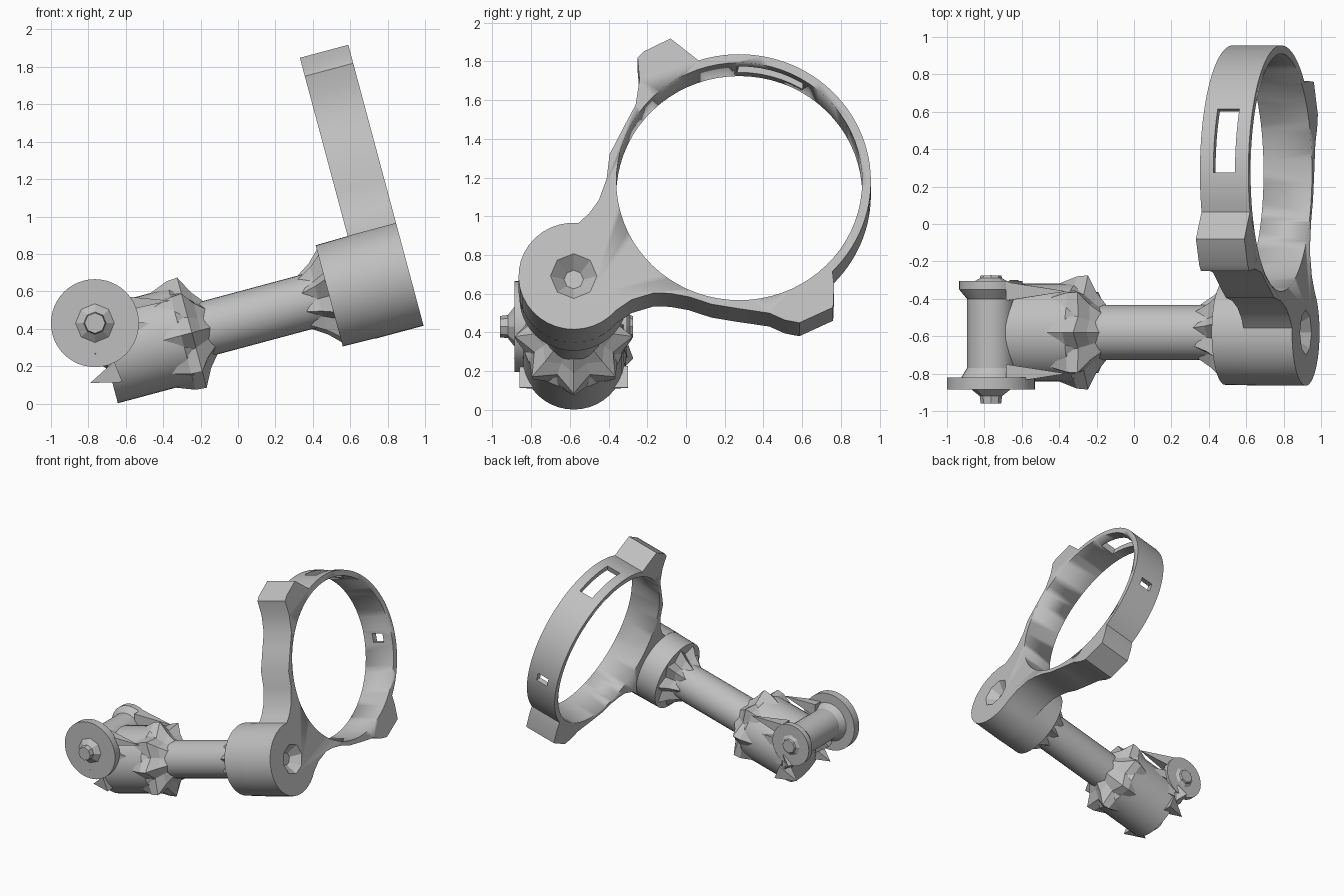
import bpy, bmesh, math
from mathutils import Matrix, Vector

if "Cube" in bpy.data.objects:
    bpy.data.objects.remove(bpy.data.objects["Cube"])

TILT = Matrix.Rotation(math.radians(-15), 4, 'Y')   # arm axis rises towards +x
HUB_Y, HUB_Z, HUB_R = -0.58, 0.43, 0.285
RING_Y, RING_Z, RING_R, HOLE_R = 0.275, 0.936, 0.68, 0.635
FACE, BACK = 1.066, 0.798                           # outer and inner ring faces

grey = bpy.data.materials.new("plain_grey")
grey.use_nodes = True
colour = (0.52, 0.52, 0.52, 1)
grey.diffuse_color = colour
grey.node_tree.nodes["Principled BSDF"].inputs["Base Color"].default_value = colour


def finish(name, bm, matrix, smooth=30):
    bmesh.ops.recalc_face_normals(bm, faces=bm.faces)
    mesh = bpy.data.meshes.new(name)
    bm.to_mesh(mesh)
    bm.free()
    ob = bpy.data.objects.new(name, mesh)
    bpy.context.collection.objects.link(ob)
    mesh.materials.append(grey)
    mesh.transform(matrix)
    bpy.ops.object.select_all(action='DESELECT')
    ob.select_set(True)
    bpy.context.view_layer.objects.active = ob
    if smooth:
        bpy.ops.object.shade_smooth_by_angle(angle=math.radians(smooth))
    return ob


def lathe(name, profile, matrix, sides=40, smooth=30):
    """Spin (distance, radius[, valley radius]) stations about local x."""
    bm = bmesh.new()
    rings = []
    for d, *radii in profile:
        ring = []
        for i in range(sides):
            a = math.tau * i / sides
            r = radii[i % len(radii)]
            ring.append(bm.verts.new((d, r * math.cos(a), r * math.sin(a))))
        rings.append(ring)
    for p, q in zip(rings, rings[1:]):
        for i in range(sides):
            j = (i + 1) % sides
            bm.faces.new((p[i], p[j], q[j], q[i]))
    bm.faces.new(rings[0])
    bm.faces.new(rings[-1])
    return finish(name, bm, matrix, smooth)


def wedge(name, tip, base, size, matrix):
    """Thin pyramid fin from a rectangular base to a tip."""
    bm = bmesh.new()
    tip, base = Vector(tip), Vector(base)
    rot = (tip - base).to_track_quat('Z', 'Y').to_matrix()
    corners = [bm.verts.new(base + rot @ Vector((sx * size[0], sy * size[1], 0)))
               for sx, sy in ((-1, -1), (1, -1), (1, 1), (-1, 1))]
    top = bm.verts.new(tip)
    bm.faces.new(corners)
    for i in range(4):
        bm.faces.new((corners[i], corners[(i + 1) % 4], top))
    return finish(name, bm, matrix, 0)


def box(name, size, matrix):
    bm = bmesh.new()
    bmesh.ops.create_cube(bm, size=1, matrix=Matrix.Diagonal((*size, 1)))
    return finish(name, bm, matrix, 0)


def cut(target, cutter):
    mod = target.modifiers.new("cut", 'BOOLEAN')
    mod.operation, mod.solver, mod.object = 'DIFFERENCE', 'EXACT', cutter
    bpy.ops.object.select_all(action='DESELECT')
    target.select_set(True)
    bpy.context.view_layer.objects.active = target
    bpy.ops.object.modifier_apply(modifier=mod.name)
    bpy.data.objects.remove(cutter)


def arc(cy, cz, r, start, end, steps):
    angles = [math.radians(start + (end - start) * i / steps) for i in range(steps + 1)]
    return [(cy + r * math.cos(a), cz + r * math.sin(a)) for a in angles]


ARM = TILT @ Matrix.Translation((0, HUB_Y, HUB_Z))
RING = TILT @ Matrix.Translation((0, RING_Y, RING_Z))

# Ring plate with two lugs, flowing into the hub
lower_lug = [(.765, .38), (.76, .263), (.585, .18), (.51, .195), (.43, .232), (.27, .256),
             (.13, .28), (.015, .319), (-.08, .337), (-.165, .34), (-.28, .304)]
upper_lug = [(-.5, .765), (-.45, .837), (-.41, .95), (-.395, 1.08), (-.32, 1.23),
             (-.26, 1.346), (-.24, 1.48), (-.25, 1.598), (-.22, 1.63), (-.08, 1.70)]
outline = (arc(RING_Y, RING_Z, RING_R, 108, -45, 44) + lower_lug
           + arc(HUB_Y, HUB_Z, HUB_R, -40, -275, 24) + upper_lug)
bm = bmesh.new()
face = bm.faces.new([bm.verts.new((BACK, y, z)) for y, z in outline])
new = bmesh.ops.extrude_face_region(bm, geom=[face])["geom"]
bmesh.ops.translate(bm, vec=(FACE - BACK, 0, 0),
                    verts=[v for v in new if isinstance(v, bmesh.types.BMVert)])
ring = finish("ring_plate", bm, TILT)
cut(ring, lathe("hole_cutter", [(.5, HOLE_R), (1.4, HOLE_R)], RING, 72))

# Slots through the ring wall: (angle, axial width, length)
for angle, width, length in ((75, .12, .35), (-6, .1, .07)):
    place = (RING @ Matrix.Rotation(math.radians(angle), 4, 'X')
             @ Matrix.Translation(((FACE + BACK) / 2, RING_R, 0)))
    cut(ring, box("slot_cutter", (width, .3, length), place))

# Hub drum, with a faceted recess in its outer face
hub = lathe("hub_drum", [(.62, .28), (BACK + .05, HUB_R - .001)], ARM, 48)
cut(ring, lathe("recess_cutter", [(FACE - .07, .05), (FACE + .02, .14)], ARM, 8, 0))

# Shaft and the jagged crown where it meets the hub
lathe("shaft", [(-.2, .148), (.7, .148)], ARM, 32)
lathe("hub_crown", [(.47, .14, .12), (.56, .2, .15), (.63, .27, .2)], ARM, 18, 0)

# Socket body at the lower end, with its jagged collar
lathe("socket_body", [(-.62, .262), (-.2, .262), (-.12, .2)], ARM, 40)
lathe("socket_collar", [(-.33, .25, .23), (-.2, .30, .25), (-.14, .305, .22),
                        (-.09, .21, .17), (-.04, .15, .13)], ARM, 16, 0)

# Cross pivot: barrel, unequal end discs and stub pins along y
PIVOT = Matrix.Translation((-.765, 0, .43)) @ Matrix.Rotation(math.pi / 2, 4, 'Z')
lathe("pivot_barrel", [(-.84, .17), (-.77, .128), (-.40, .128), (-.35, .17)], PIVOT, 32)
lathe("front_disc", [(-.885, .235), (-.82, .235)], PIVOT, 48)
lathe("rear_disc", [(-.35, .17), (-.305, .17)], PIVOT, 32)
lathe("front_pin", [(-.96, .055), (-.92, .06), (-.88, .11)], PIVOT, 8, 0)
lathe("rear_pin", [(-.275, .055), (-.29, .06), (-.32, .11)], PIVOT, 8, 0)

# Fins bracing the end discs against the socket body
for y, side in ((-.80, "front"), (-.36, "rear")):
    for i, z in enumerate((.30, .42, .55)):
        wedge(f"{side}_fin_{i}", (-.36, y, z), (-.68, y, z - .02), (.05, .05), Matrix())
    wedge(f"{side}_lower_fin", (-.60, y + (.06 if y < -.5 else -.06), .12),
          (-.76, y, .30), (.08, .05), Matrix())
    wedge(f"{side}_tooth", (-.79, y, .11), (-.64, y, .17), (.06, .06), Matrix())
